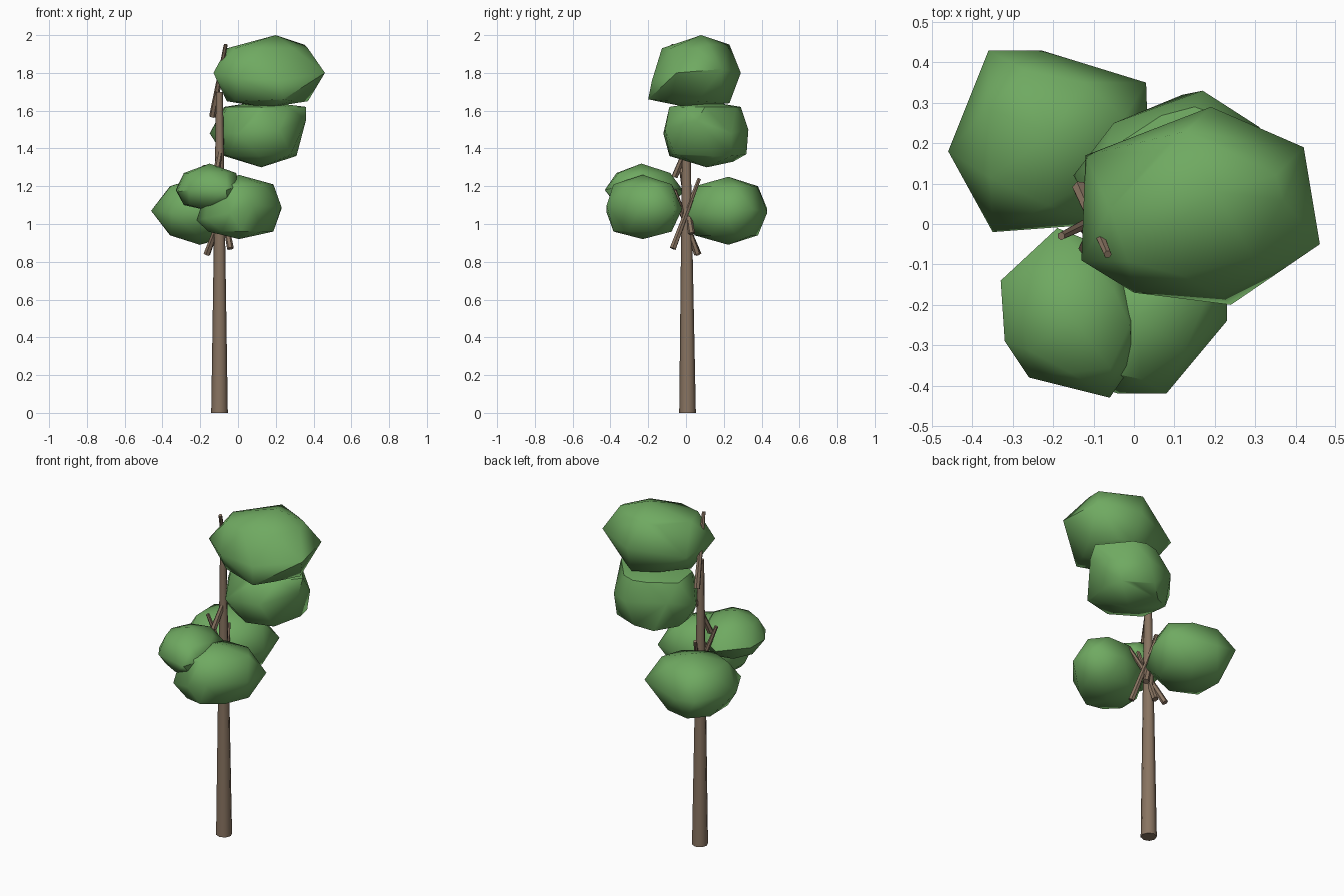
import bpy
import bmesh
from math import radians
from mathutils import Vector

cube = bpy.data.objects.get("Cube")
if cube:
    bpy.data.objects.remove(cube, do_unlink=True)


def make_material(name, rgb):
    mat = bpy.data.materials.new(name)
    mat.use_nodes = True
    color = (*rgb, 1)
    mat.diffuse_color = color
    shader = mat.node_tree.nodes["Principled BSDF"]
    shader.inputs["Base Color"].default_value = color
    shader.inputs["Roughness"].default_value = 0.9
    return mat


bark = make_material("bark", (0.25, 0.175, 0.12))
leaf = make_material("leaf", (0.16, 0.40, 0.12))


def finish(name, bm, material, angle):
    bmesh.ops.recalc_face_normals(bm, faces=bm.faces)
    mesh = bpy.data.meshes.new(name)
    bm.to_mesh(mesh)
    bm.free()
    mesh.materials.append(material)
    obj = bpy.data.objects.new(name, mesh)
    bpy.context.collection.objects.link(obj)
    bpy.ops.object.select_all(action="DESELECT")
    obj.select_set(True)
    bpy.context.view_layer.objects.active = obj
    bpy.ops.object.shade_smooth_by_angle(angle=radians(angle))


def limb(name, start, end, r_start, r_end, sides=6):
    """Tapered wooden limb between two points."""
    start, end = Vector(start), Vector(end)
    axis = end - start
    bm = bmesh.new()
    bmesh.ops.create_cone(bm, cap_ends=True, segments=sides,
                          radius1=r_start, radius2=r_end, depth=axis.length)
    bm.transform(axis.to_track_quat("Z", "Y").to_matrix().to_4x4())
    bmesh.ops.translate(bm, verts=bm.verts, vec=(start + end) / 2)
    finish(name, bm, bark, 50)


def foliage(name, belt, bottom, low, high, top, fullness, extra=()):
    """Faceted leaf clump: a belt, two staggered rings and two poles, hulled."""
    belt = [Vector(p) for p in belt]
    center = sum(belt, Vector()) / len(belt)
    points = belt + [Vector(p) for p in extra]
    for ring_z, pole_z in ((low, bottom), (high, top)):
        for a, b in zip(belt, belt[1:] + belt[:1]):
            p = center.lerp((a + b) / 2, fullness)
            points.append(Vector((p.x, p.y, ring_z)))
        points.append(Vector((center.x, center.y, pole_z)))
    bm = bmesh.new()
    for p in points:
        bm.verts.new(p)
    hull = bmesh.ops.convex_hull(bm, input=bm.verts)
    loose = {g for g in hull["geom_interior"] + hull["geom_unused"]
             if isinstance(g, bmesh.types.BMVert)}
    bmesh.ops.delete(bm, geom=list(loose), context="VERTS")
    finish(name, bm, leaf, 48)


# Trunk
limb("trunk", (-0.098, 0.008, 0), (-0.098, 0, 1.7), 0.044, 0.018, 8)

# Branches, each crossing the trunk toward its clump
branches = {
    "back_branch": ((-0.04, -0.07, 0.87), (-0.11, 0.07, 1.24)),
    "front_branch": ((-0.165, 0.065, 0.84), (-0.03, -0.08, 1.2)),
    "lower_branch": ((-0.1, 0.06, 0.84), (-0.08, -0.06, 1.18)),
    "front_right_branch": ((-0.06, 0.03, 0.95), (-0.18, -0.03, 1.31)),
    "middle_branch": ((-0.12, -0.06, 1.25), (-0.07, 0.05, 1.52)),
    "top_branch": ((-0.135, 0.09, 1.57), (-0.065, -0.075, 1.95)),
}
for name, (start, end) in branches.items():
    limb(name, start, end, 0.018, 0.01)

# Leaf clumps
foliage("top_foliage",
        [(-0.13, -0.09, 1.8), (-0.12, 0.17, 1.78), (0.19, 0.29, 1.8),
         (0.42, 0.19, 1.82), (0.46, -0.05, 1.8), (0.22, -0.18, 1.76),
         (0, -0.17, 1.77)],
        1.615, 1.65, 1.93, 1.97, 0.76,
        [(0.24, -0.2, 1.66), (0.2, 0.08, 2.0), (0.2, 0.23, 1.64),
         (0.35, 0.12, 1.95), (0.13, 0.23, 1.95)])
foliage("middle_foliage",
        [(-0.15, 0.12, 1.48), (-0.05, 0.25, 1.52), (0.17, 0.33, 1.5),
         (0.31, 0.24, 1.48), (0.36, 0.06, 1.55), (0.22, -0.11, 1.5),
         (0, -0.12, 1.48)],
        1.3, 1.36, 1.62, 1.65, 0.88,
        [(0.36, 0.1, 1.62), (0.15, -0.09, 1.61), (0.15, 0.29, 1.62),
         (0.12, 0.32, 1.37), (0.28, -0.06, 1.37), (0.29, 0.24, 1.36),
         (0.04, 0.25, 1.33), (-0.08, 0.12, 1.37)])
foliage("back_foliage",
        [(-0.46, 0.18, 1.07), (-0.36, 0.43, 1.08), (-0.23, 0.43, 1.06),
         (0.03, 0.35, 1.08), (0.035, 0.2, 1.06), (-0.08, 0, 1.05),
         (-0.35, -0.02, 1.06)],
        0.89, 0.94, 1.2, 1.25, 0.76)
foliage("front_right_foliage",
        [(-0.33, -0.14, 1.18), (-0.19, -0.01, 1.17), (-0.04, -0.07, 1.2),
         (0, -0.22, 1.22), (-0.005, -0.35, 1.2), (-0.06, -0.43, 1.18),
         (-0.26, -0.38, 1.18), (-0.32, -0.29, 1.17)],
        1.07, 1.1, 1.27, 1.32, 0.78, [(-0.01, -0.25, 1.27)])
foliage("front_foliage",
        [(-0.22, -0.24, 1.02), (-0.13, -0.06, 1.06), (0.06, -0.02, 1.08),
         (0.23, -0.06, 1.08), (0.23, -0.24, 1.09), (0.08, -0.42, 1.1),
         (-0.04, -0.42, 1.06), (-0.17, -0.37, 1.03)],
        0.92, 0.96, 1.21, 1.26, 0.81)
